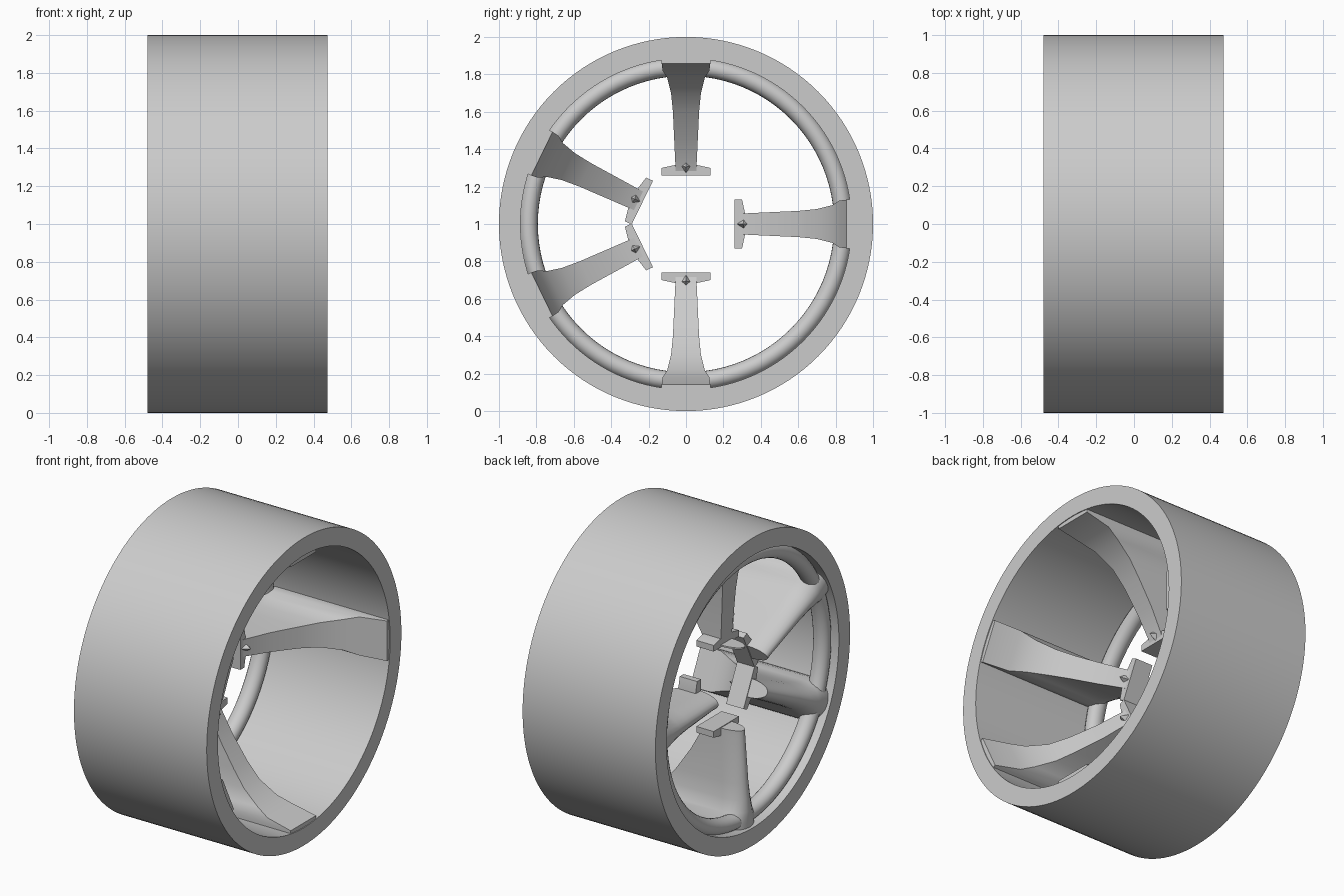
import bpy, bmesh, math
from mathutils import Vector

if "Cube" in bpy.data.objects:
    bpy.data.objects.remove(bpy.data.objects["Cube"], do_unlink=True)

grey = bpy.data.materials.new("satin grey")
grey.use_nodes = True
grey.diffuse_color = (0.6, 0.6, 0.6, 1)
grey.node_tree.nodes["Principled BSDF"].inputs["Base Color"].default_value = (0.6, 0.6, 0.6, 1)


def finish(name, bm, angle=35):
    bmesh.ops.recalc_face_normals(bm, faces=bm.faces)
    mesh = bpy.data.meshes.new(name)
    bm.to_mesh(mesh)
    bm.free()
    obj = bpy.data.objects.new(name, mesh)
    bpy.context.collection.objects.link(obj)
    mesh.materials.append(grey)
    bpy.ops.object.select_all(action='DESELECT')
    obj.select_set(True)
    bpy.context.view_layer.objects.active = obj
    bpy.ops.object.shade_smooth_by_angle(angle=math.radians(angle))
    return obj


def loft(bm, rings, closed=False):
    """Skin a list of closed point rings, capping the ends unless closed."""
    loops = [[bm.verts.new(p) for p in ring] for ring in rings]
    n = len(loops[0])
    pairs = list(zip(loops, loops[1:]))
    if closed:
        pairs.append((loops[-1], loops[0]))
    for a, b in pairs:
        for i in range(n):
            j = (i + 1) % n
            bm.faces.new((a[i], a[j], b[j], b[i]))
    if not closed:
        bm.faces.new(loops[0])
        bm.faces.new(loops[-1])


def revolve(name, profile, steps):
    """Turn an (x, radius) outline around the wheel axle."""
    bm = bmesh.new()
    rings = []
    for k in range(steps):
        a = math.tau * k / steps
        rings.append([(x, r * math.cos(a), 1 + r * math.sin(a)) for x, r in profile])
    loft(bm, rings, closed=True)
    return finish(name, bm)


# Barrel and the rounded ring behind the outer lip
revolve("rim_barrel", [(-0.48, 1), (0.475, 1), (0.475, 0.885), (-0.48, 0.885)], 128)
circle = [math.tau * i / 20 for i in range(20)]
revolve("lip_ring", [(-0.39 + 0.055 * math.cos(a), 0.842 + 0.05 * math.sin(a)) for a in circle], 96)

# Spoke stations: radius, half width, inner face x, tube start x, tube depth
STATIONS = [
    (0.895, 0.13, 0.47, -0.34, 0.12),
    (0.857, 0.13, 0.47, -0.34, 0.12),
    (0.82, 0.125, 0.30, -0.34, 0.12),
    (0.78, 0.10, 0.21, -0.33, 0.13),
    (0.70, 0.08, 0.10, -0.32, 0.13),
    (0.60, 0.07, 0.02, -0.31, 0.13),
    (0.45, 0.063, -0.08, -0.30, 0.13),
    (0.30, 0.056, -0.16, -0.29, 0.13),
    (0.265, 0.056, -0.17, -0.29, 0.13),
]


def placer(degrees):
    a = math.radians(degrees)
    c, s = math.cos(a), math.sin(a)
    return lambda r, t, x: Vector((x, r * c - t * s, 1 + r * s + t * c))


def half_round(r, w, x, depth, place, steps=12):
    return [place(r, w * math.cos(math.pi * i / steps),
                  x - depth * math.sin(math.pi * i / steps)) for i in range(steps + 1)]


def build_spoke(name, degrees, tube=True):
    place = placer(degrees)
    # Tapered web with a rounded outer back
    bm = bmesh.new()
    rings = []
    for r, w, front, back, depth in STATIONS:
        ring = [place(r, -w, front), place(r, w, front)]
        if tube:
            ring += half_round(r, w, back, depth, place)
        else:
            ring += [place(r, w, back), place(r, -w, back)]
        rings.append(ring)
    loft(bm, rings)
    finish(name + "_web", bm)

    # End plate of the open spoke
    if not tube:
        bm = bmesh.new()
        loft(bm, [half_round(r, 0.056, -0.29, 0.13, place) for r in (0.265, 0.275)])
        finish(name + "_end_plate", bm)

    # Hub flange
    outline = [(0.26, -0.13), (0.26, 0.13), (0.30, 0.13), (0.315, 0.06),
               (0.315, -0.06), (0.30, -0.13)]
    bm = bmesh.new()
    loft(bm, [[place(r, t, x) for r, t in outline] for x in (-0.29, -0.165)])
    finish(name + "_flange", bm)

    # Small pointed stud on the flange
    bm = bmesh.new()
    base = [bm.verts.new(place(r, t, -0.17)) for r, t in
            ((0.27, 0), (0.31, 0.03), (0.345, 0), (0.31, -0.03))]
    tip = bm.verts.new(place(0.305, 0, -0.12))
    bm.faces.new(base)
    for i in range(4):
        bm.faces.new((base[i], base[(i + 1) % 4], tip))
    finish(name + "_stud", bm, 10)


for label, angle in (("rear", 0), ("top", 90), ("upper_front", 154),
                     ("lower_front", 206), ("bottom", 270)):
    build_spoke(label + "_spoke", angle, tube=label != "top")
